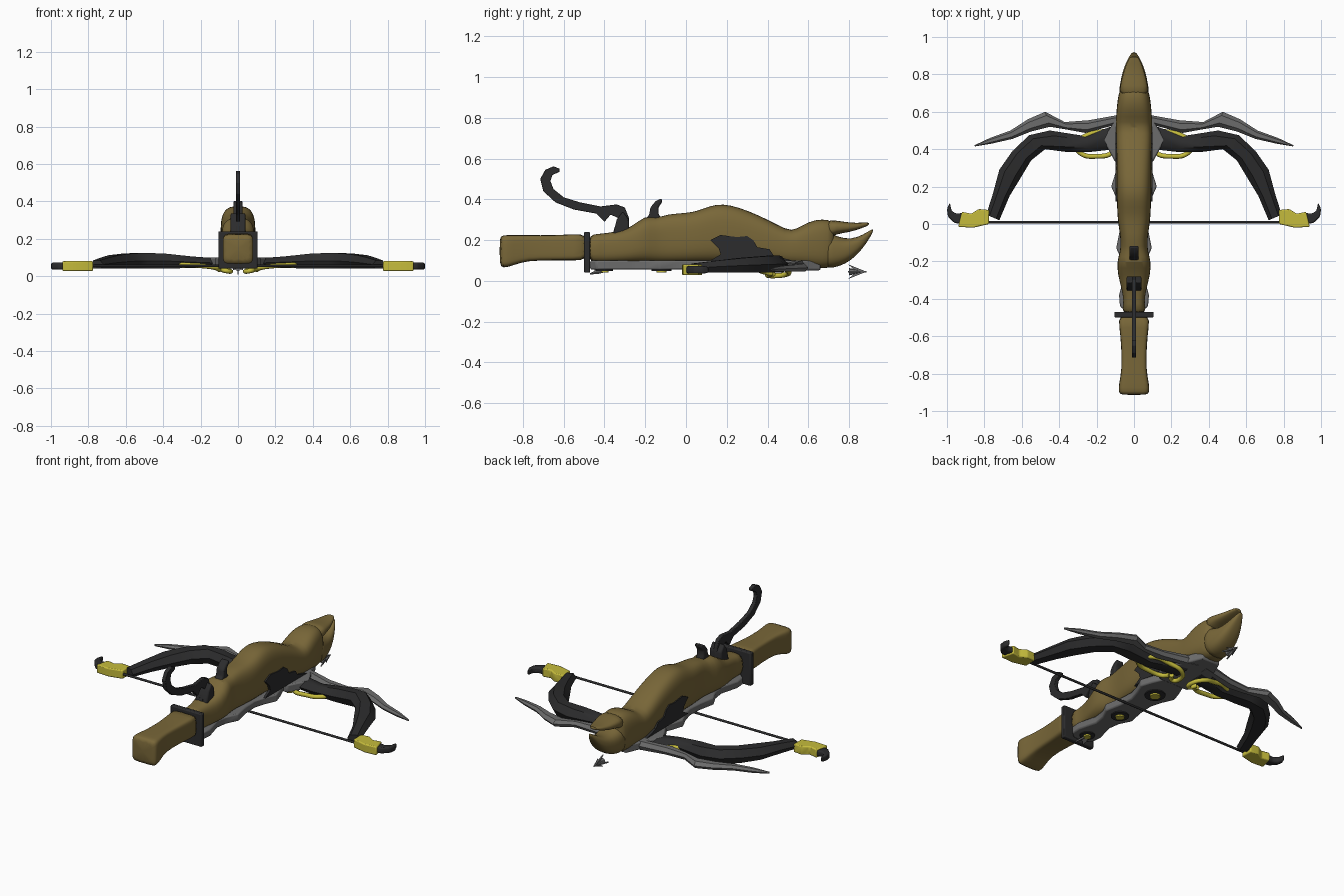
import bpy, bmesh, math
from mathutils import Vector

cube = bpy.data.objects.get("Cube")
if cube:
    bpy.data.objects.remove(cube)


def material(name, r, g, b):
    m = bpy.data.materials.new(name)
    m.use_nodes = True
    m.diffuse_color = (r, g, b, 1)
    m.node_tree.nodes["Principled BSDF"].inputs["Base Color"].default_value = (r, g, b, 1)
    return m


WOOD = material("olive brown wood", .19, .135, .04)
DARK = material("charcoal", .025, .025, .026)
STEEL = material("steel grey", .15, .15, .15)
GOLD = material("yellow gold", .56, .5, .045)


def finish(name, bm, mat, mirror=False, bevel=0, subdivide=0, angle=40):
    """Turn a bmesh into a finished object with its modifiers and shading."""
    bmesh.ops.recalc_face_normals(bm, faces=bm.faces)
    mesh = bpy.data.meshes.new(name)
    bm.to_mesh(mesh)
    bm.free()
    mesh.materials.append(mat)
    obj = bpy.data.objects.new(name, mesh)
    bpy.context.collection.objects.link(obj)
    if bevel:
        mod = obj.modifiers.new("Bevel", "BEVEL")
        mod.width, mod.segments = bevel, 2
    if subdivide:
        mod = obj.modifiers.new("Subdivision", "SUBSURF")
        mod.levels = mod.render_levels = subdivide
    if mirror:
        obj.modifiers.new("Mirror", "MIRROR").use_mirror_merge = False
    bpy.ops.object.select_all(action="DESELECT")
    obj.select_set(True)
    bpy.context.view_layer.objects.active = obj
    bpy.ops.object.shade_smooth_by_angle(angle=math.radians(angle))
    return obj


def loft(name, rings, mat, **kw):
    """Skin a row of closed rings and cap both ends."""
    bm = bmesh.new()
    rows = [[bm.verts.new(p) for p in ring] for ring in rings]
    n = len(rows[0])
    for a, b in zip(rows, rows[1:]):
        for i in range(n):
            j = (i + 1) % n
            bm.faces.new((a[i], a[j], b[j], b[i]))
    bm.faces.new(rows[0])
    bm.faces.new(rows[-1])
    return finish(name, bm, mat, **kw)


def body_loft(name, stations, power, mat=WOOD):
    """Rounded-box sections along y: (y, half width, bottom, top)."""
    def ring(y, w, lo, hi):
        pts = []
        for k in range(20):
            t = math.tau * (k + .5) / 20
            c, s = math.cos(t), math.sin(t)
            px = math.copysign(abs(c) ** (2 / power), c)
            pz = math.copysign(abs(s) ** (2 / power), s)
            pts.append((w * px, y, (lo + hi) / 2 + pz * (hi - lo) / 2))
        return pts
    return loft(name, [ring(*s) for s in stations], mat, subdivide=1, angle=60)


def prism(name, outline, lo, hi, mat, axis="z", **kw):
    """Extrude a flat outline; axis z takes (x, y) points, axis x takes (y, z)."""
    put = (lambda p, h: (p[0], p[1], h)) if axis == "z" else (lambda p, h: (h, p[0], p[1]))
    return loft(name, [[put(p, h) for p in outline] for h in (lo, hi)], mat, **kw)


def limb_loft(name, stations, mat, **kw):
    """Bevelled bar from paired edges: (outer x, y, inner x, y, bottom, top)."""
    rings = []
    for ox, oy, ix, iy, lo, hi in stations:
        o, i = Vector((ox, oy, 0)), Vector((ix, iy, 0))
        mid = lo + (hi - lo) * .5
        shape = [(0, mid), (.25, hi), (.75, hi), (1, mid), (.8, lo), (.2, lo)]
        rings.append([o.lerp(i, f) + Vector((0, 0, z)) for f, z in shape])
    return loft(name, rings, mat, **kw)


def tube(name, points, radius, mat, mirror=False, smooth=True):
    curve = bpy.data.curves.new(name, "CURVE")
    curve.dimensions, curve.bevel_depth, curve.bevel_resolution = "3D", radius, 2
    curve.use_fill_caps = True
    spline = curve.splines.new("BEZIER" if smooth else "POLY")
    pts = spline.bezier_points if smooth else spline.points
    pts.add(len(points) - 1)
    for p, co in zip(pts, points):
        if smooth:
            p.co, p.handle_left_type, p.handle_right_type = co, "AUTO", "AUTO"
        else:
            p.co = (*co, 1)
    curve.materials.append(mat)
    obj = bpy.data.objects.new(name, curve)
    bpy.context.collection.objects.link(obj)
    if mirror:
        obj.modifiers.new("Mirror", "MIRROR").use_mirror_merge = False
    return obj


# Stock: grip, collar and carved body
body_loft("grip", [(-.915, .07, .08, .215), (-.9, .085, .06, .225), (-.85, .08, .075, .225),
                   (-.78, .065, .1, .225), (-.65, .068, .1, .223), (-.55, .078, .1, .23),
                   (-.48, .088, .1, .23)], 6)
prism("collar", [(-.105, -.5), (.105, -.5), (.105, -.47), (-.105, -.47)], .04, .24, DARK, bevel=.006)
body_loft("body", [(-.48, .075, .09, .23), (-.43, .052, .09, .23), (-.35, .065, .09, .24),
                   (-.27, .088, .09, .26), (-.2, .092, .09, .325), (-.15, .075, .09, .305),
                   (-.09, .07, .09, .33), (0, .085, .09, .333), (.06, .09, .09, .345),
                   (.12, .092, .09, .37), (.18, .094, .09, .38), (.26, .094, .09, .362),
                   (.36, .094, .09, .322), (.45, .096, .08, .275), (.52, .096, .075, .24),
                   (.57, .097, .07, .275), (.64, .092, .06, .305), (.7, .082, .06, .3),
                   (.73, .07, .08, .29)], 3)

# Animal head: open upper and lower jaws
body_loft("upper_jaw", [(.68, .08, .2, .302), (.74, .074, .232, .296), (.8, .06, .237, .286),
                        (.86, .04, .258, .284), (.9, .02, .272, .29)], 2.6)
body_loft("lower_jaw", [(.67, .086, .06, .25), (.72, .08, .062, .228), (.78, .07, .08, .205),
                        (.84, .054, .125, .212), (.89, .03, .19, .24), (.92, .01, .245, .258)], 2.6)

# Dark inlay plates on both flanks
prism("flank_inlay", [(.12, .2), (.17, .225), (.25, .215), (.3, .22), (.33, .2), (.35, .165),
                      (.41, .155), (.43, .125), (.52, .1), (.12, .1), (.17, .13), (.16, .16)],
      .085, .1, DARK, axis="x", mirror=True)

# Curled hammer and sight horn on top of the stock
prism("hammer", [(-.28, .23), (-.28, .31), (-.3, .36), (-.34, .375), (-.42, .365), (-.52, .385),
                 (-.6, .41), (-.65, .45), (-.665, .49), (-.655, .52), (-.62, .535), (-.62, .55),
                 (-.65, .562), (-.69, .545), (-.715, .5), (-.7, .44), (-.64, .385), (-.55, .35),
                 (-.44, .33), (-.4, .29), (-.37, .325), (-.335, .31), (-.36, .23)],
      -.012, .012, DARK, axis="x", bevel=.003)
prism("hammer_base", [(-.28, .22), (-.28, .3), (-.31, .34), (-.34, .3), (-.36, .22)],
      -.04, .04, DARK, axis="x", bevel=.008)
prism("sight_horn", [(-.11, .28), (-.135, .33), (-.135, .36), (-.115, .39), (-.12, .405), (-.15, .39),
                     (-.175, .36), (-.18, .325), (-.2, .3)], -.025, .025, DARK, axis="x", bevel=.008)

# Bow limbs, forward blades, tips and string
limb_loft("bow_limb", [(.05, .54, .05, .4, .045, .09), (.1, .53, .1, .4, .045, .095),
                       (.26, .47, .235, .385, .045, .105), (.45, .5, .36, .385, .04, .12),
                       (.56, .475, .475, .4, .04, .125), (.65, .39, .55, .34, .04, .12),
                       (.72, .29, .61, .24, .04, .112), (.755, .16, .665, .15, .04, .1),
                       (.79, .05, .72, .02, .04, .085)], DARK, mirror=True, angle=50)
limb_loft("forward_blade", [(.03, .6, .03, .53, .05, .1), (.1, .58, .1, .53, .05, .1),
                            (.24, .555, .26, .487, .05, .09), (.37, .545, .36, .505, .05, .085),
                            (.475, .6, .45, .52, .045, .085), (.567, .56, .55, .495, .045, .08),
                            (.66, .5, .65, .455, .045, .075), (.77, .46, .76, .43, .045, .07),
                            (.855, .42, .85, .415, .05, .06)], STEEL, mirror=True, angle=25)
prism("limb_cap", [(.775, .0), (.775, .075), (.83, .08), (.87, .055), (.92, .065), (.94, -.015),
                   (.86, -.02)], .028, .08, GOLD, mirror=True, bevel=.006)
prism("limb_claw", [(.91, .0), (.96, .005), (.995, .04), (1, .08), (.985, .115), (.975, .07),
                    (.95, .055), (.91, .06)], .036, .072, DARK, mirror=True, bevel=.008)
tube("bowstring", [(-.78, .01, .055), (.78, .01, .055)], .007, DARK, smooth=False)

# Steel underplate with three round bosses
edge = [(.04, -.47), (.075, -.44), (.08, -.38), (.05, -.27), (.06, -.2), (.095, -.13), (.075, -.03),
        (.07, .06), (.09, .13), (.122, .2), (.1, .27), (.07, .34)]
prism("underplate", edge + [(-x, y) for x, y in reversed(edge)], .055, .1, STEEL, bevel=.008)
prism("front_bracket", [(-.1, .33), (.1, .33), (.165, .45), (.1, .56), (.06, .66), (-.06, .66),
                        (-.1, .56), (-.165, .45)], .052, .1, STEEL, bevel=.008)
for label, y, r in (("rear", -.4, .042), ("middle", -.12, .05), ("front", .18, .058)):
    for part, size, low, mat in (("boss", r, .049, DARK), ("stud", r * .5, .04, GOLD)):
        disc = [(size * math.cos(math.tau * k / 20), y + size * math.sin(math.tau * k / 20))
                for k in range(20)]
        prism(f"{label}_{part}", disc, low, .07, mat)

# Gold scroll loops under the limb roots
tube("gold_scroll", [(.09, .43, .035), (.06, .4, .028), (.04, .45, .026), (.08, .5, .035),
                     (.16, .495, .055), (.25, .475, .07), (.31, .42, .062), (.28, .375, .06),
                     (.2, .362, .056), (.12, .38, .045), (.1, .42, .035)], .013, GOLD, mirror=True)


# Bolt: barbed head in front and fletching at the back
def fins(name, outline, z, count):
    bm = bmesh.new()
    for k in range(count):
        a = math.tau * k / count + math.pi / 2
        side = Vector((math.cos(a), 0, math.sin(a)))
        across = Vector((-side.z, 0, side.x)) * .004
        rows = [[bm.verts.new(side * r + Vector((0, y, z)) + across * s) for r, y in outline]
                for s in (-1, 1)]
        bm.faces.new(rows[0])
        bm.faces.new(rows[1])
        for i in range(len(outline)):
            j = (i + 1) % len(outline)
            bm.faces.new((rows[0][i], rows[0][j], rows[1][j], rows[1][i]))
    return finish(name, bm, STEEL)


fins("bolt_head", [(0, .885), (.036, .795), (.015, .82), (0, .8)], .045, 4)
bm = bmesh.new()
cone = bmesh.ops.create_cone(bm, cap_ends=True, segments=8, radius1=.018, radius2=0, depth=.085)
for v in bm.verts:
    v.co = (v.co.x, .842 + v.co.z, .045 + v.co.y)
finish("bolt_point", bm, STEEL)
fins("bolt_fletching", [(0, -.38), (.025, -.43), (.03, -.47), (.01, -.45), (0, -.45)], .05, 3)
